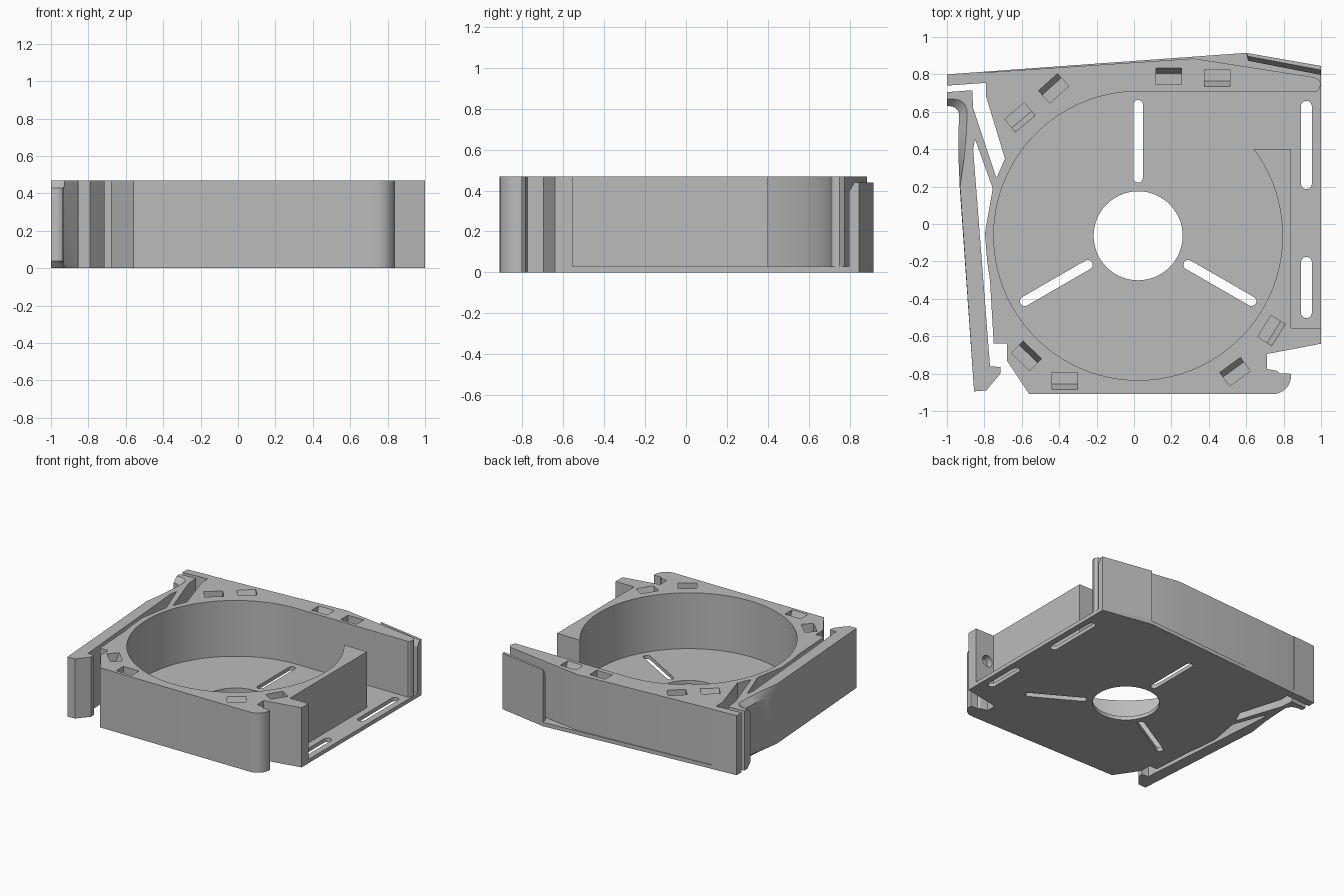
import bpy, bmesh, math
from mathutils import Matrix, Vector

cube = bpy.data.objects.get("Cube")
if cube:
    bpy.data.objects.remove(cube, do_unlink=True)

H, FLOOR = 0.468, 0.03
CX, CY, R = 0.022, -0.063, 0.772

grey = bpy.data.materials.new("plain grey")
grey.use_nodes = True
colour = (0.5, 0.5, 0.5, 1)
grey.diffuse_color = colour
grey.node_tree.nodes["Principled BSDF"].inputs["Base Color"].default_value = colour


def arc(x, y, r, start, end, n=10):
    angles = [math.radians(start + (end - start) * i / n) for i in range(n + 1)]
    return [(x + r * math.cos(a), y + r * math.sin(a)) for a in angles]


def loft(name, layers):
    """Closed solid through equal-length outlines, given as (outline, z)."""
    bm = bmesh.new()
    rings = [[bm.verts.new((x, y, z)) for x, y in pts] for pts, z in layers]
    n = len(rings[0])
    for a, b in zip(rings, rings[1:]):
        for i in range(n):
            j = (i + 1) % n
            bm.faces.new((a[i], a[j], b[j], b[i]))
    bm.faces.new(rings[0])
    bm.faces.new(rings[-1])
    bmesh.ops.recalc_face_normals(bm, faces=bm.faces)
    mesh = bpy.data.meshes.new(name)
    bm.to_mesh(mesh)
    bm.free()
    obj = bpy.data.objects.new(name, mesh)
    bpy.context.collection.objects.link(obj)
    mesh.materials.append(grey)
    return obj


def prism(name, pts, z0, z1):
    return loft(name, [(pts, z0), (pts, z1)])


def activate(obj):
    bpy.ops.object.select_all(action='DESELECT')
    obj.select_set(True)
    bpy.context.view_layer.objects.active = obj


def cut(target, cutter):
    cutter.hide_render = True
    mod = target.modifiers.new("cut", 'BOOLEAN')
    mod.operation, mod.solver, mod.object = 'DIFFERENCE', 'EXACT', cutter
    activate(target)
    bpy.ops.object.modifier_apply(modifier=mod.name)
    bpy.data.objects.remove(cutter, do_unlink=True)


def slot(p, q, r):
    """Round-ended slot outline from p to q."""
    a = math.degrees(math.atan2(q[1] - p[1], q[0] - p[0]))
    return arc(*q, r, a - 90, a + 90) + arc(*p, r, a + 90, a + 270)


# Housing block with front hook
outline = [(-1, 0.74), (-0.79, 0.755), (-0.79, 0.68), (-0.69, 0.35),
           (-0.735, 0.245), (-0.755, 0.19), (-0.797, -0.05), (-0.785, -0.2),
           (-0.77, -0.3), (-0.75, -0.64), (-0.68, -0.64), (-0.68, -0.73),
           (-0.56, -0.91)]
outline += arc(0.74, -0.81, 0.1, -90, 5)
outline += [(0.825, -0.80), (0.78, -0.80), (0.765, -0.785), (0.71, -0.775),
            (0.71, -0.695), (1, -0.64), (1, 0.845), (0.6, 0.915), (-1, 0.80)]
housing = prism("housing", outline, 0, H)

# Round chamber, outlet and open side shelf as one cavity
k = math.sqrt(R * R - (0.4 - CY) ** 2)
start = math.degrees(math.atan2(0.4 - CY, k))
cavity = arc(CX, CY, R, 90, 360 + start, 80)
cavity += [(0.84, 0.4), (0.84, -0.555), (1.1, -0.555), (1.1, CY + R)]
cut(housing, prism("cavity_cutter", cavity, FLOOR, 1))

# Back wall set in from the base plate, with a rounded outlet end
back = [(-0.8, 0.81), (0.32, 0.885), (0.96, 0.785), (0.985, 0.775),
        (1, 0.75), (0.99, 0.72), (0.97, 0.7), (1.1, 0.7), (1.1, 1), (-0.8, 1)]
cut(housing, prism("back_cutter", back, FLOOR, 1))

# Floor openings
cut(housing, prism("hole_cutter", arc(CX, CY, 0.238, 0, 354, 59), -1, 0.1))
for angle in (90, 210, 330):
    d = Vector((math.cos(math.radians(angle)), math.sin(math.radians(angle))))
    c = Vector((CX, CY))
    cut(housing, prism("slot_cutter", slot(c + d * 0.31, c + d * 0.7, 0.026), -1, 0.1))
for y0, y1 in ((0.215, 0.63), (-0.475, -0.205)):
    cut(housing, prism("slot_cutter", slot((0.922, y0), (0.922, y1), 0.029), -1, 0.1))

# Top pockets, each with one sloping side: x, y, direction of that side
for x, y, angle in ((0.185, 0.79, 90), (0.445, 0.78, -90), (-0.43, 0.725, 132),
                    (-0.61, 0.57, -50), (-0.575, -0.705, 46), (-0.37, -0.84, -90),
                    (0.54, -0.79, 126), (0.735, -0.57, -32)):
    turn = Matrix.Rotation(math.radians(angle), 2)

    def box(tip):
        return [tuple(turn @ Vector(p) + Vector((x, y))) for p in
                ((-0.045, -0.068), (tip, -0.068), (tip, 0.068), (-0.045, 0.068))]
    cut(housing, loft("pocket_cutter", [(box(0.015), H - 0.08), (box(0.045), H),
                                        (box(0.045), H + 0.1)]))

# Blind hole in the front corner block
bore = prism("bore_cutter", arc(0, 0, 0.045, 0, 345, 23), -0.05, 0.05)
bore.matrix_world = Matrix.Translation((0.895, -0.56, 0.24)) @ Matrix.Rotation(math.pi / 2, 4, 'X')
bpy.context.view_layer.update()
cut(housing, bore)

# Outlet flap with a sloping top edge
wide = [(0.6, 0.915), (1, 0.845), (1, 0.797), (0.61, 0.873)]
thin = wide[:2] + [(1, 0.823), (0.61, 0.897)]
flap = loft("outlet_flap", [(wide, FLOOR), (wide, 0.395), (thin, 0.44)])

# Spring latch arm with a chamfered curl at its end
inner = [(-1, 0.705), (-0.865, 0.715), (-0.86, 0.62), (-0.735, 0.245),
         (-0.755, 0.19), (-0.85, 0.455), (-0.86, 0.4), (-0.77, -0.76),
         (-0.715, -0.765), (-0.715, -0.8), (-0.79, -0.89), (-0.855, -0.895)]
edge_thin = [(-0.93, 0.2), (-0.905, 0.38), (-0.895, 0.5)] + arc(-0.96, 0.6, 0.067, 0, 90, 8) + [(-1, 0.667)]
edge_full = [(-0.932, 0.2), (-0.938, 0.35), (-0.938, 0.5)] + arc(-0.985, 0.58, 0.05, 0, 90, 8) + [(-1, 0.63)]
latch = loft("latch_arm", [(inner + edge_thin, 0), (inner + edge_full, 0.04),
                           (inner + edge_full, H - 0.04), (inner + edge_thin, H)])

for obj in (housing, flap, latch):
    activate(obj)
    bpy.ops.object.shade_smooth_by_angle(angle=math.radians(25))
